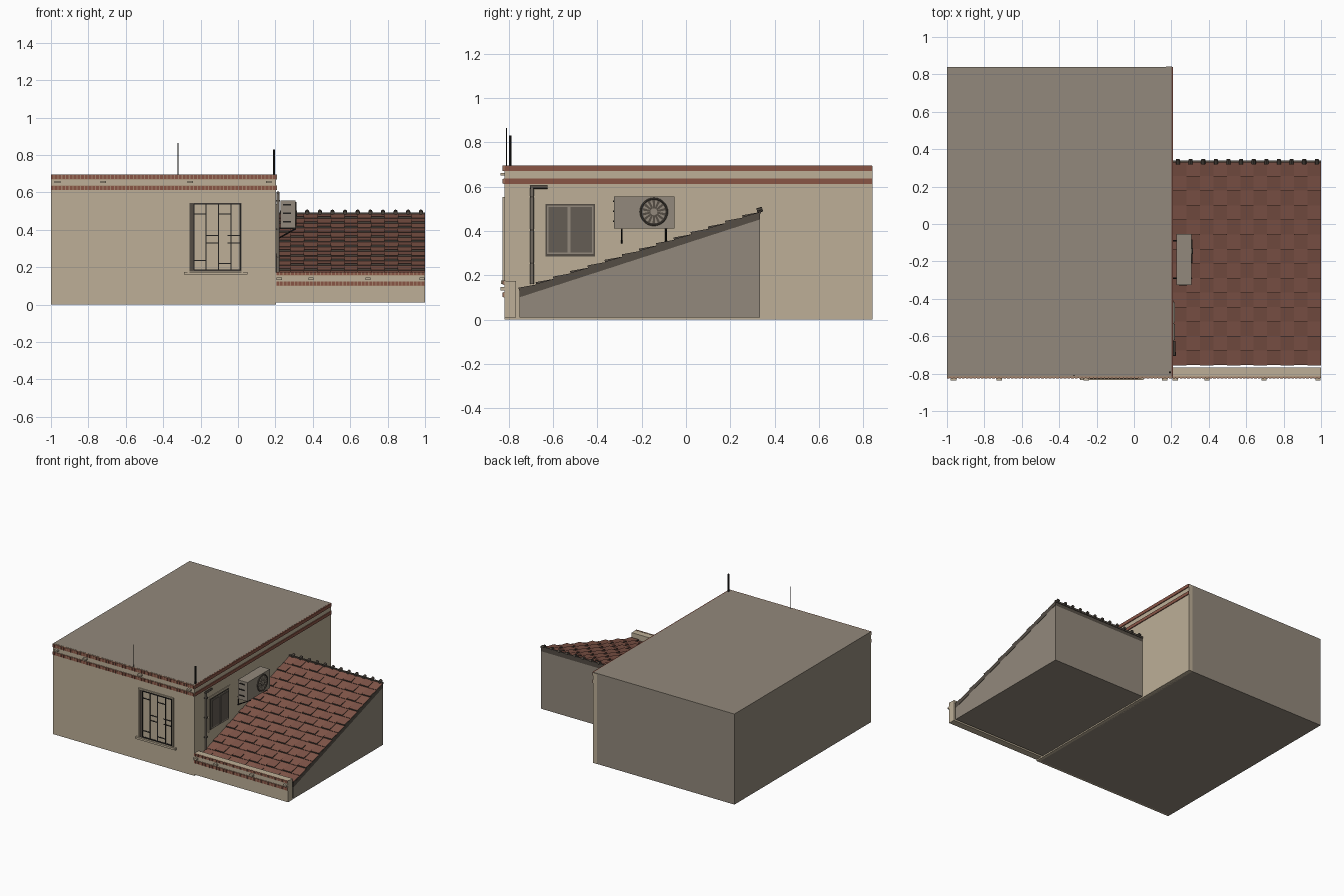
import bpy, bmesh
from math import cos, sin, pi, hypot
from mathutils import Vector, Matrix

old = bpy.data.objects.get("Cube")
if old:
    bpy.data.objects.remove(old, do_unlink=True)


def material(name, r, g, b):
    m = bpy.data.materials.new(name)
    m.use_nodes = True
    m.diffuse_color = (r, g, b, 1)
    bsdf = m.node_tree.nodes["Principled BSDF"]
    bsdf.inputs["Base Color"].default_value = (r, g, b, 1)
    bsdf.inputs["Roughness"].default_value = 0.9
    return m


cream = material("cream plaster", 0.51, 0.43, 0.31)
grey = material("warm grey concrete", 0.29, 0.25, 0.2)
brick = material("red brick", 0.25, 0.09, 0.06)
pale = material("pale brick", 0.38, 0.23, 0.15)
clay = material("clay tile", 0.22, 0.092, 0.066)
shade = material("dark grey", 0.09, 0.075, 0.06)
pane = material("grey glass", 0.13, 0.11, 0.09)
black = material("black metal", 0.015, 0.014, 0.013)


def finish(name, bm, *mats):
    bmesh.ops.recalc_face_normals(bm, faces=bm.faces)
    me = bpy.data.meshes.new(name)
    bm.to_mesh(me)
    bm.free()
    for m in mats:
        me.materials.append(m)
    ob = bpy.data.objects.new(name, me)
    bpy.context.scene.collection.objects.link(ob)
    return ob


def boxes(name, mat, *spans):
    """Boxes given as (x0, x1, y0, y1, z0, z1)."""
    bm = bmesh.new()
    for x0, x1, y0, y1, z0, z1 in spans:
        size = Matrix.Diagonal((x1 - x0, y1 - y0, z1 - z0, 1))
        mid = Vector((x0 + x1, y0 + y1, z0 + z1)) / 2
        bmesh.ops.create_cube(bm, size=1, matrix=Matrix.Translation(mid) @ size)
    return finish(name, bm, mat)


def prism(name, mat, profile, x0, x1):
    """Side profile of (y, z) points drawn out along x."""
    bm = bmesh.new()
    f = bm.faces.new([bm.verts.new((x0, y, z)) for y, z in profile])
    new = bmesh.ops.extrude_face_region(bm, geom=[f])["geom"]
    bmesh.ops.translate(bm, vec=(x1 - x0, 0, 0),
                        verts=[v for v in new if isinstance(v, bmesh.types.BMVert)])
    return finish(name, bm, mat)


def rods(name, mat, radius, *ends, sides=8):
    bm = bmesh.new()
    for a, b in ends:
        a, b = Vector(a), Vector(b)
        turn = (b - a).to_track_quat("Z", "Y").to_matrix().to_4x4()
        bmesh.ops.create_cone(bm, cap_ends=True, segments=sides, radius1=radius, radius2=radius,
                              depth=(b - a).length, matrix=Matrix.Translation((a + b) / 2) @ turn)
    ob = finish(name, bm, mat)
    bpy.context.view_layer.objects.active = ob
    ob.select_set(True)
    bpy.ops.object.shade_smooth_by_angle()
    ob.select_set(False)
    return ob


def brick_row(name, x0, x1, z0, z1):
    """A pale course with a row of upright bricks on its face."""
    boxes(name + "_backing", pale, (x0, x1, -0.824, -0.815, z0, z1))
    n = round((x1 - x0) / 0.02)
    step = (x1 - x0) / n
    boxes(name, brick, *[(x0 + i * step, x0 + (i + 0.72) * step, -0.827, -0.82, z0 + 0.001, z1 - 0.001)
                         for i in range(n)])


# Main building
boxes("main_block", grey, (-1, 0.18, -0.805, 0.84, 0, 0.69))
boxes("flat_roof", grey, (-1, 0.2, -0.815, 0.84, 0.69, 0.696))
boxes("front_wall", cream, (-1, 0.203, -0.82, -0.805, 0, 0.692))
boxes("side_wall", cream, (0.17, 0.203, -0.82, 0.841, 0, 0.692))
for tag, z0, z1 in (("lower", 0.612, 0.636), ("upper", 0.67, 0.695)):
    brick_row(tag + "_front_bricks", -1, 0.208, z0, z1)
    boxes(tag + "_side_bricks", brick, (0.19, 0.209, -0.82, 0.84, z0, z1))

# Lean-to with sloping roof
Y0, Z0, Y1, Z1 = -0.752, 0.13, 0.335, 0.482
prism("lean_to", grey, [(Y0, 0.01), (Y1, 0.01), (Y1, Z1 - 0.03), (Y0, Z0 - 0.03)], 0.2, 0.998)
prism("roof_slab", shade, [(Y0, Z0 - 0.03), (Y1, Z1 - 0.03), (Y1, Z1), (Y0, Z0)], 0.2, 1)

# Overlapping clay tiles, with dark lower edges
ROWS, COLS = 14, 22
along = Vector((0, Y1 - Y0, Z1 - Z0)) / ROWS
normal = Vector((0, Z0 - Z1, Y1 - Y0)).normalized()
width = Vector((0.79 / COLS, 0, 0))
bm = bmesh.new()
for r in range(ROWS):
    for c in range(COLS):
        base = Vector((0.209, Y0, Z0)) + along * r + width * c
        lift = 0.014 if (c + 2 * (r % 2)) % 4 < 2 else 0.006
        low, high = normal * lift, normal * 0.003
        a, b = base, base + width
        top = [bm.verts.new(p) for p in (a + low, b + low, b + along + high, a + along + high)]
        bot = [bm.verts.new(p) for p in (a, b, b + along, a + along)]
        bm.faces.new(top)
        for i in range(4):
            j = (i + 1) % 4
            bm.faces.new((top[i], bot[i], bot[j], top[j])).material_index = int(i != 2)
finish("roof_tiles", bm, clay, shade)

# Ridge
rods("ridge_caps", shade, 0.011,
     *[((0.235 + 0.0675 * i, Y1 - 0.015, Z1 + 0.009), (0.235 + 0.0675 * i, Y1 + 0.01, Z1 + 0.016))
       for i in range(12)])
boxes("ridge_strip", shade, (0.203, 1, Y1 - 0.006, Y1 + 0.004, Z1 - 0.004, Z1 + 0.01))

# Parapet in front of the lean-to
boxes("parapet", cream, (0.2, 1, -0.82, -0.768, 0.01, 0.173))
brick_row("parapet_lower_bricks", 0.205, 1, 0.1, 0.124)
brick_row("parapet_upper_bricks", 0.205, 1, 0.156, 0.175)

# Drain spouts
boxes("roof_spouts", cream, *[(x - 0.015, x + 0.015, -0.838, -0.81, 0.649, 0.661)
                              for x in (-0.965, -0.72, -0.255, 0.165)])
boxes("parapet_spouts", cream, *[(x - 0.014, x + 0.014, -0.838, -0.81, 0.132, 0.146)
                                 for x in (0.22, 0.39, 0.695, 0.984)])

# Front window
boxes("front_window_frame", shade, (-0.262, 0.02, -0.823, -0.815, 0.178, 0.546))
boxes("front_window_panes", cream, (-0.235, 0.012, -0.8245, -0.82, 0.186, 0.537))
boxes("front_window_trim", cream, (-0.27, -0.259, -0.828, -0.815, 0.175, 0.553),
      (0.018, 0.028, -0.828, -0.815, 0.175, 0.553), (-0.27, 0.028, -0.828, -0.815, 0.544, 0.553))
boxes("front_window_sill", cream, (-0.29, 0.05, -0.835, -0.815, 0.16, 0.175))
uprights = [(x - 0.003, x + 0.003, -0.828, -0.823, 0.186, 0.537) for x in (-0.235, -0.172, -0.105, -0.038, 0.012)]
rails = [(x, x + 0.067, -0.828, -0.823, z - 0.003, z + 0.003)
         for x, zs in ((-0.237, (0.485, 0.235)), (-0.172, (0.37, 0.33)),
                       (-0.105, (0.485, 0.22)), (-0.055, (0.37, 0.33))) for z in zs]
rims = [(-0.235, 0.015, -0.828, -0.823, z - 0.003, z + 0.003) for z in (0.186, 0.537)]
boxes("front_window_bars", black, *uprights, *rails, *rims)

# Side window
boxes("side_window_trim", cream, (0.2, 0.208, -0.652, -0.39, 0.27, 0.537))
boxes("side_window_frame", shade, (0.2, 0.212, -0.635, -0.41, 0.285, 0.522))
boxes("side_window_sashes", grey, (0.2, 0.215, -0.628, -0.525, 0.295, 0.514), (0.2, 0.217, -0.53, -0.418, 0.295, 0.514))
boxes("side_window_glass", pane, (0.2, 0.218, -0.621, -0.535, 0.302, 0.507), (0.2, 0.22, -0.521, -0.425, 0.302, 0.507))

# Drain pipe
rods("drain_pipe", grey, 0.008, ((0.214, -0.695, 0.16), (0.214, -0.695, 0.597)), sides=12)
rods("drain_pipe_elbow", shade, 0.008, ((0.214, -0.703, 0.597), (0.214, -0.625, 0.597)), sides=12)
boxes("pipe_clips", shade, *[(0.2, 0.224, -0.705, -0.685, z, z + 0.008) for z in (0.25, 0.4, 0.55)])

# Air conditioner with fan and brackets
FY, FZ = -0.145, 0.486
boxes("air_conditioner", grey, (0.226, 0.308, -0.325, -0.053, 0.41, 0.556))
rods("fan_well", shade, 0.06, ((0.3, FY, FZ), (0.31, FY, FZ)), sides=28)
bm = bmesh.new()
for i in range(14):
    t = i * pi / 7
    ring = [(0.018, t), (0.052, t - 0.12), (0.052, t + 0.12)]
    bm.faces.new([bm.verts.new((0.312, FY + r * cos(a), FZ + r * sin(a))) for r, a in ring])
finish("fan_blades", bm, grey)
rods("fan_hub", grey, 0.016, ((0.3, FY, FZ), (0.316, FY, FZ)), sides=16)
bpy.ops.mesh.primitive_torus_add(major_radius=0.06, minor_radius=0.004, major_segments=28, minor_segments=6,
                                 location=(0.31, FY, FZ), rotation=(0, pi / 2, 0))
bpy.context.object.name = "fan_ring"
bpy.context.object.data.materials.append(shade)
boxes("side_vents", black, *[(0.24, 0.283, -0.33, -0.32, z, z + 0.007) for z in (0.44, 0.485, 0.53)])
brackets = []
for y in (-0.29, -0.09):
    brackets += [((0.2, y, 0.407), (0.31, y, 0.407)), ((0.2, y, 0.345), (0.31, y, 0.407)),
                 ((0.205, y, 0.345), (0.205, y, 0.41))]
rods("conditioner_brackets", black, 0.004, *brackets, sides=6)

# Roof aerials
rods("thin_aerial", black, 0.003, ((-0.32, -0.81, 0.69), (-0.32, -0.81, 0.865)))
rods("thick_aerial", black, 0.006, ((0.193, -0.793, 0.69), (0.193, -0.793, 0.83)))
